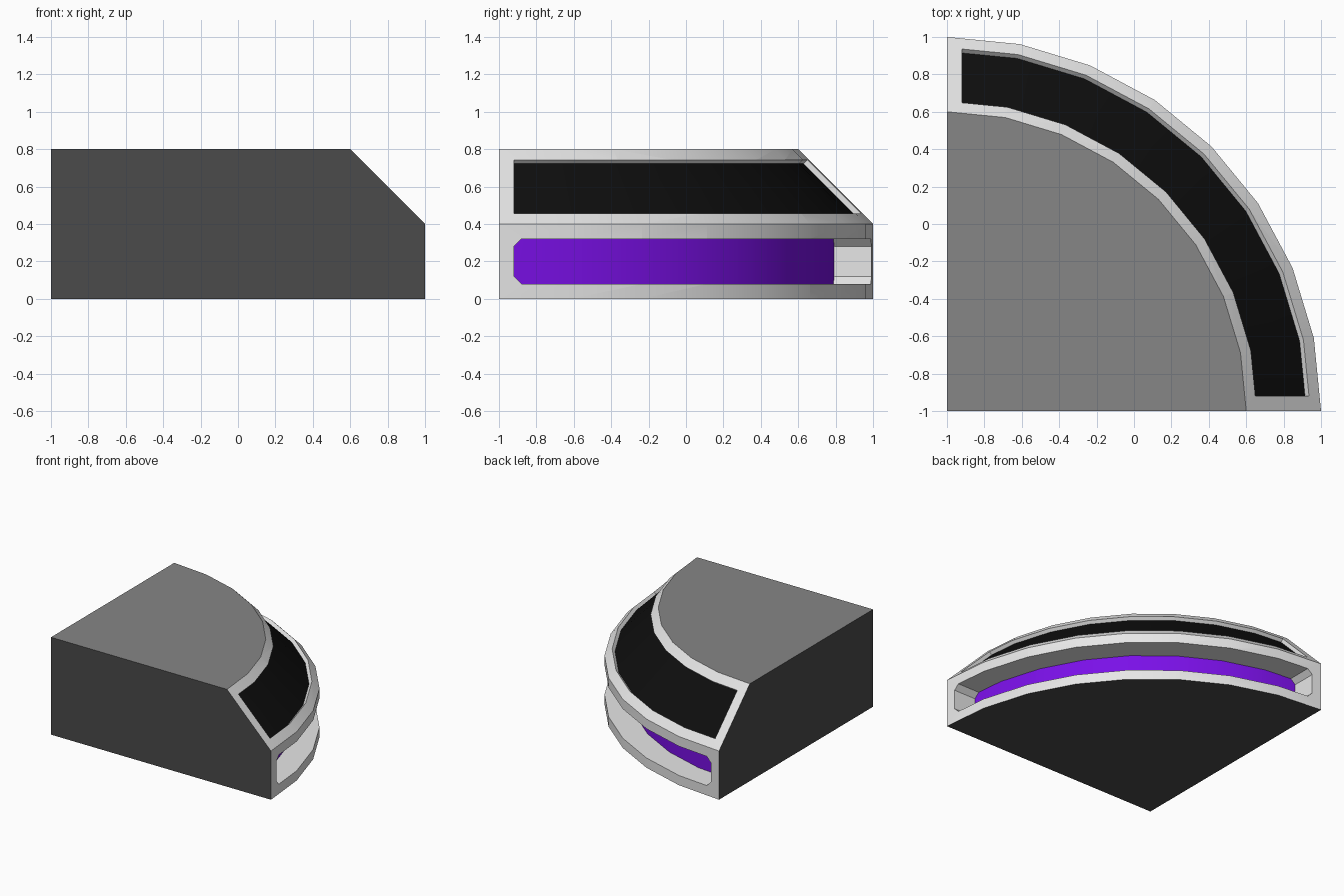
import bpy, bmesh, math
from mathutils import Vector

cube = bpy.data.objects.get("Cube")
if cube:
    bpy.data.objects.remove(cube, do_unlink=True)

CORNER = Vector((-1, -1, 0))   # axis of the quarter round
SEGMENTS = 8
MARGIN = 0.08                  # rim left around each recess


def material(name, color):
    m = bpy.data.materials.new(name)
    m.use_nodes = True
    m.diffuse_color = color + (1,)
    m.node_tree.nodes["Principled BSDF"].inputs["Base Color"].default_value = color + (1,)
    return m


def quarter_sweep(profile):
    """Sweep a closed (radius, height) profile a quarter turn, with capped ends."""
    bm = bmesh.new()
    rings = []
    for i in range(SEGMENTS + 1):
        a = math.pi / 2 * i / SEGMENTS
        rings.append([bm.verts.new(CORNER + Vector((r * math.cos(a), r * math.sin(a), z)))
                      for r, z in profile])
    n = len(profile)
    for a, b in zip(rings, rings[1:]):
        for j in range(n):
            k = (j + 1) % n
            bm.faces.new((a[j], a[k], b[k], b[j]))
    bm.faces.new(rings[0])
    bm.faces.new(rings[-1])
    bmesh.ops.remove_doubles(bm, verts=bm.verts, dist=1e-5)
    bmesh.ops.recalc_face_normals(bm, faces=bm.faces)
    return bm


def trim_ends(bm):
    """Cut a swept band square, one margin short of both flat walls."""
    for axis in (Vector((1, 0, 0)), Vector((0, 1, 0))):
        geom = bm.verts[:] + bm.edges[:] + bm.faces[:]
        cut = bmesh.ops.bisect_plane(bm, geom=geom, plane_co=axis * (MARGIN - 1),
                                     plane_no=axis, clear_inner=True)
        edges = [e for e in cut["geom_cut"] if isinstance(e, bmesh.types.BMEdge)]
        bmesh.ops.edgenet_fill(bm, edges=edges)
    bmesh.ops.recalc_face_normals(bm, faces=bm.faces)


def make_object(name, bm):
    mesh = bpy.data.meshes.new(name)
    bm.to_mesh(mesh)
    bm.free()
    ob = bpy.data.objects.new(name, mesh)
    bpy.context.collection.objects.link(ob)
    return ob


# Solid quarter round with a sloped shoulder
body = make_object("quarter_round_body",
                   quarter_sweep([(0, 0), (2, 0), (2, 0.4), (1.6, 0.8), (0, 0.8)]))

# Deep light channel around the upright wall, with chamfered corners
bm = quarter_sweep([(1.8, 0.08), (2.2, 0.08), (2.2, 0.32), (1.8, 0.32)])
trim_ends(bm)
corners = []
for e in bm.edges:
    p, q = (v.co for v in e.verts)
    if abs(p.z - q.z) < 1e-4 and any(
            abs(p[i] - MARGIN + 1) < 1e-4 and abs(q[i] - MARGIN + 1) < 1e-4 for i in (0, 1)):
        corners.append(e)
bmesh.ops.bevel(bm, geom=corners, offset=0.04, segments=1, affect='EDGES')
channel = make_object("channel_cutter", bm)

# Shallow panel recess in the sloped shoulder
diag = MARGIN * math.sqrt(0.5)
top, low = (1.6 + diag, 0.8 - diag), (2 - diag, 0.4 + diag)
offset = lambda p, d: (p[0] + d, p[1] + d)
sink = 0.0212
bm = quarter_sweep([offset(top, -sink), offset(low, -sink), offset(low, 0.1), offset(top, 0.1)])
trim_ends(bm)
panel = make_object("panel_cutter", bm)

bpy.ops.object.select_all(action='DESELECT')
bpy.context.view_layer.objects.active = body
body.select_set(True)
for cutter in (channel, panel):
    mod = body.modifiers.new("recess", 'BOOLEAN')
    mod.operation = 'DIFFERENCE'
    mod.solver = 'EXACT'
    mod.object = cutter
    bpy.ops.object.modifier_apply(modifier=mod.name)
    bpy.data.objects.remove(cutter, do_unlink=True)

# Colours by position and direction
body.data.materials.clear()
for name, color in (("white rim", (0.8, 0.8, 0.8)),
                    ("dark grey wall", (0.069, 0.069, 0.069)),
                    ("mid grey top", (0.24, 0.24, 0.24)),
                    ("black panel", (0.0044, 0.0044, 0.0044)),
                    ("purple light", (0.195, 0.005, 0.8))):
    body.data.materials.append(material(name, color))

for f in body.data.polygons:
    c, n = f.center, f.normal
    out = Vector((c.x + 1, c.y + 1, 0))
    radius = out.length
    facing = n.dot(out.normalized()) if radius > 0 else 0
    if c.z > 0.799:
        f.material_index = 2
    elif c.z < 0.001 or c.x < -0.999 or c.y < -0.999:
        f.material_index = 1
    elif facing > 0.9 and radius < 1.85:
        f.material_index = 4
    elif facing > 0.6 and n.z > 0.6 and radius + c.z < 2.4 - sink:
        f.material_index = 3
    else:
        f.material_index = 0

bpy.ops.object.shade_smooth_by_angle(angle=math.radians(30))
